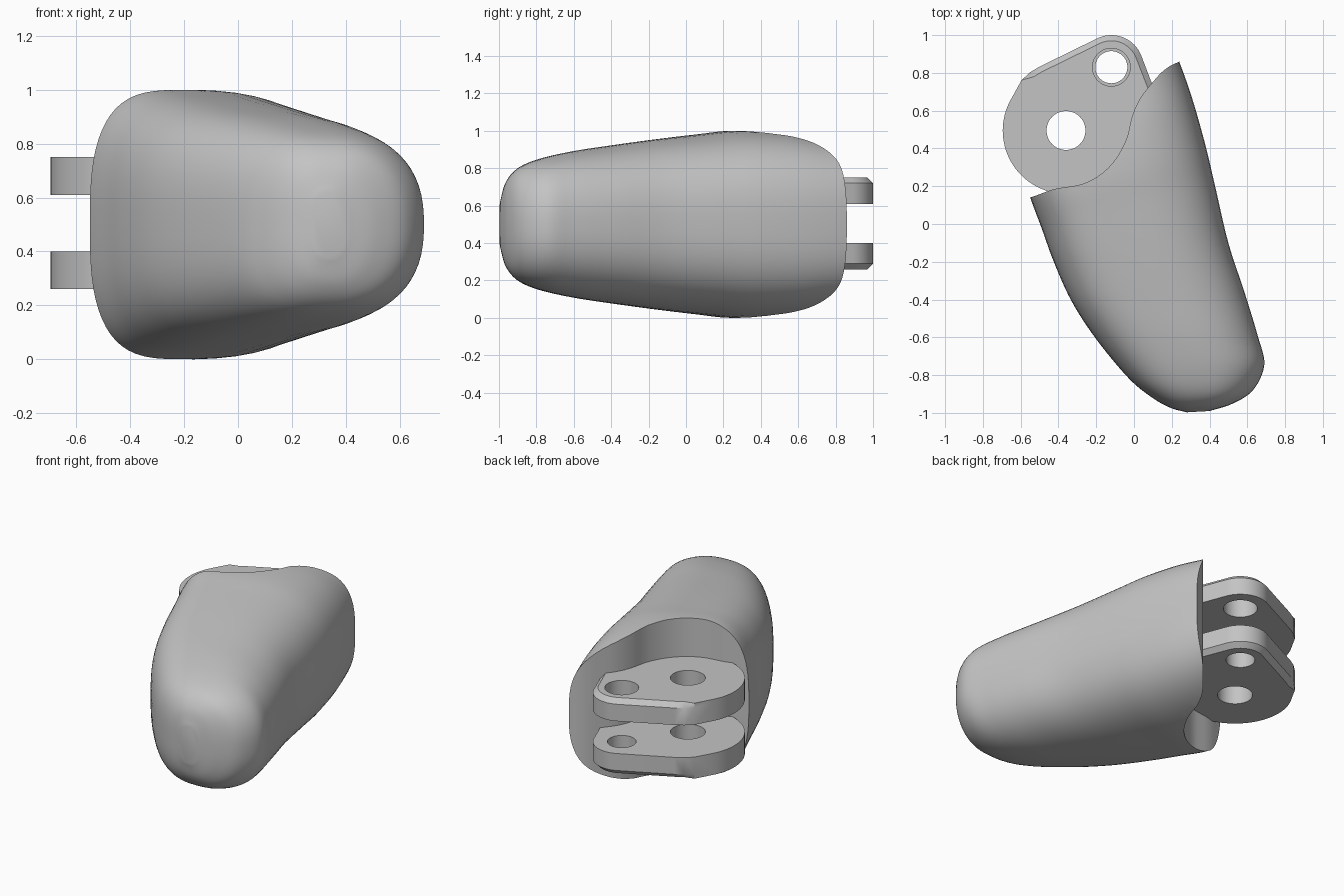
import bpy, bmesh, math
from mathutils import Vector
from mathutils.geometry import convex_hull_2d

if "Cube" in bpy.data.objects:
    bpy.data.objects.remove(bpy.data.objects["Cube"])

grey = bpy.data.materials.new("plain_grey")
grey.use_nodes = True
grey.diffuse_color = (0.55, 0.55, 0.55, 1)
grey.node_tree.nodes["Principled BSDF"].inputs["Base Color"].default_value = (0.55, 0.55, 0.55, 1)
MID = 0.5


def make_object(name, bm):
    bmesh.ops.recalc_face_normals(bm, faces=bm.faces)
    mesh = bpy.data.meshes.new(name)
    bm.to_mesh(mesh)
    bm.free()
    mesh.materials.append(grey)
    obj = bpy.data.objects.new(name, mesh)
    bpy.context.collection.objects.link(obj)
    return obj


def spline(points, steps):
    """Catmull-Rom curve through points of any dimension."""
    pts = [Vector(p) for p in points]
    pts = [pts[0] * 2 - pts[1]] + pts + [pts[-1] * 2 - pts[-2]]
    out = []
    for a, b, c, d in zip(pts, pts[1:], pts[2:], pts[3:]):
        for k in range(steps):
            t = k / steps
            out.append(0.5 * (b * 2 + (c - a) * t + (a * 2 - b * 5 + c * 4 - d) * t * t
                              + (b * 3 - a - c * 3 + d) * t ** 3))
    return out + [pts[-2]]


def stack(layers):
    """Closed solid through (outline, height) layers with equal point counts."""
    bm = bmesh.new()
    rings = [[bm.verts.new((p[0], p[1], z)) for p in outline] for outline, z in layers]
    bm.faces.new(rings[0])
    bm.faces.new(rings[-1])
    bridge(bm, rings)
    return bm


def bridge(bm, rings):
    for r0, r1 in zip(rings, rings[1:]):
        for i in range(len(r0)):
            bm.faces.new((r0[i - 1], r0[i], r1[i], r1[i - 1]))


def circle(x, y, r, n=64):
    return [Vector((x + r * math.cos(math.tau * i / n), y + r * math.sin(math.tau * i / n)))
            for i in range(n)]


def activate(obj):
    bpy.ops.object.select_all(action='DESELECT')
    obj.select_set(True)
    bpy.context.view_layer.objects.active = obj


def cut(obj, cutter):
    mod = obj.modifiers.new("cut", 'BOOLEAN')
    mod.operation, mod.solver, mod.object = 'DIFFERENCE', 'EXACT', cutter
    activate(obj)
    bpy.ops.object.modifier_apply(modifier=mod.name)
    bpy.data.objects.remove(cutter)


def smooth(obj, degrees):
    activate(obj)
    bpy.ops.object.shade_smooth_by_angle(angle=math.radians(degrees))


# Fingertip shell: left x, left y, right x, right y, half height, crest position
stations = [
    (.28, -.997, .4, -.99, .12, .5), (.19, -.972, .52, -.952, .225, .5),
    (.09, -.915, .63, -.88, .3, .48), (-.03, -.815, .69, -.745, .35, .46),
    (-.2, -.61, .655, -.59, .392, .45), (-.33, -.41, .585, -.36, .424, .42),
    (-.425, -.2, .5, -.1, .455, .4), (-.49, -.02, .43, .2, .481, .37),
    (-.55, .14, .378, .42, .5, .35), (-.6, .3, .31, .66, .495, .35),
    (-.62, .45, .24, .86, .47, .35), (-.62, .6, .17, 1.03, .45, .35),
]
# One rail carries the half height and the other the crest position as z
left = spline([(s[0], s[1], s[4]) for s in stations], 6)
right = spline([(s[2], s[3], s[5]) for s in stations], 6)
N = 64
bm = bmesh.new()
rings = []
for k, (a, b) in enumerate(zip(left, right)):
    half, crest = a.z, b.z
    right_power = 2.2 + .75 * k / (len(left) - 1)
    ring = []
    for i in range(N):
        t = math.tau * (i + .5) / N
        c, s = math.cos(t), math.sin(t)
        power = right_power if c > 0 else 2.9
        u = math.copysign(abs(c) ** (2 / power), c)
        v = math.copysign(abs(s) ** (2 / power), s)
        p = a.xy.lerp(b.xy, crest + u * (1 - crest if u > 0 else crest))
        ring.append(bm.verts.new((p.x, p.y, MID + half * v)))
    rings.append(ring)
bridge(bm, rings)
bm.faces.new(rings[0])
bm.faces.new(rings[-1])
shell = make_object("fingertip_shell", bm)

# Concave joint socket at the back of the shell
socket = spline([(-.8, .06), (-.55, .14), (-.42, .185), (-.28, .21), (-.18, .26), (-.1, .34),
                 (-.04, .45), (-.01, .57), (.03, .66), (.09, .74), (.16, .815),
                 (.24, .86), (.45, .95)], 6)
socket += [Vector((.45, 1.5)), Vector((-.8, 1.5))]
cut(shell, make_object("socket_cutter", stack([(socket, -.5), (socket, 1.5)])))
smooth(shell, 40)

# Pair of hinge lugs; the rim around the small hole is chamfered on the outer face
outline = circle(-.36, .495, .335, 96) + circle(-.12, .83, .17)
outline += [Vector(p) for p in ((-.595, .762), (-.55, .803), (-.5, .833), (.15, .6), (-.05, .15))]
outline = [outline[i] for i in convex_hull_2d(outline)]
centre = sum(outline, Vector((0, 0))) / len(outline)
chamfered = []
for i, p in enumerate(outline):
    ahead = outline[(i + 1) % len(outline)] - p
    behind = p - outline[i - 1]
    along = ahead.normalized() + behind.normalized()
    normal = Vector((along.y, -along.x)).normalized()
    if normal.dot(p - centre) < 0:
        normal.negate()
    inset = .03 if p.y > .55 and p.x > -.58 else 0
    chamfered.append(p - normal * inset)

for name, inner, outer, tendon_r in (("upper_lug", .61, .75, .1), ("lower_lug", .4, .26, .085)):
    shoulder = outer + math.copysign(.03, inner - outer)
    lug = make_object(name, stack([(outline, inner), (outline, shoulder), (chamfered, outer)]))
    for x, y, r in ((-.36, .495, .103), (-.12, .83, tendon_r)):
        hole = circle(x, y, r)
        cut(lug, make_object("pin_cutter", stack([(hole, MID), (hole, 2 * outer - MID)])))
    smooth(lug, 30)
